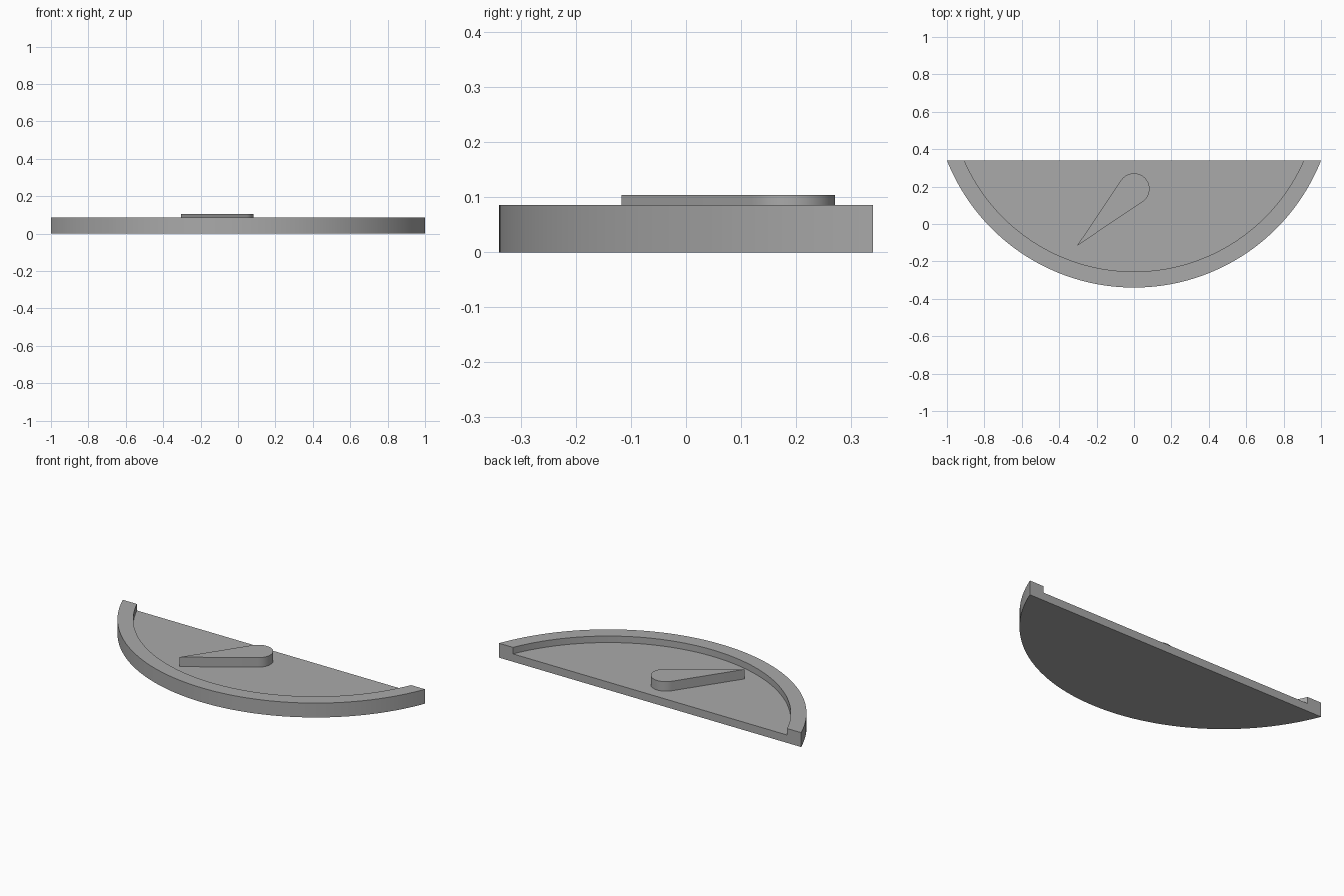
import bpy, bmesh, math

if "Cube" in bpy.data.objects:
    bpy.data.objects.remove(bpy.data.objects["Cube"])

BACK, CY = 0.34, 0.7355          # flat back edge, arc centre
R_OUT, R_IN = 1.0755, 0.99       # outer wall and rim inner radius
RIM_Z, FLOOR_Z, NEEDLE_Z = 0.086, 0.047, 0.104
N = 64

grey = bpy.data.materials.new("mid grey")
grey.diffuse_color = (0.4, 0.4, 0.4, 1)
grey.use_nodes = True
grey.node_tree.nodes["Principled BSDF"].inputs["Base Color"].default_value = grey.diffuse_color


def finish(bm, name):
    bmesh.ops.recalc_face_normals(bm, faces=bm.faces)
    mesh = bpy.data.meshes.new(name)
    bm.to_mesh(mesh)
    bm.free()
    mesh.materials.append(grey)
    ob = bpy.data.objects.new(name, mesh)
    bpy.context.collection.objects.link(ob)
    bpy.ops.object.select_all(action='DESELECT')
    ob.select_set(True)
    bpy.context.view_layer.objects.active = ob
    bpy.ops.object.shade_smooth_by_angle(angle=math.radians(30))
    return ob


def arc(bm, r, z):
    """Arc of vertices from the left to the right end of the back edge."""
    half = math.acos((CY - BACK) / r)
    angles = [half * (2 * i / N - 1) for i in range(N + 1)]
    return [bm.verts.new((r * math.sin(a), CY - r * math.cos(a), z)) for a in angles]


# Dial body: bottom, outer wall, rim top, rim inner wall, sunken floor
bm = bmesh.new()
rows = [arc(bm, R_OUT, 0), arc(bm, R_OUT, RIM_Z), arc(bm, R_IN, RIM_Z), arc(bm, R_IN, FLOOR_Z)]
for a, b in zip(rows, rows[1:]):
    for i in range(N):
        bm.faces.new((a[i], a[i + 1], b[i + 1], b[i]))
bm.faces.new(rows[0])
bm.faces.new(rows[-1])
bm.faces.new([r[0] for r in rows] + [r[-1] for r in reversed(rows)])
finish(bm, "dial_body")

# Needle: round hub tapering along tangents to a sharp tip
bm = bmesh.new()
cx, cy, r = 0.0, 0.188, 0.083
tip = (-0.305, -0.117)
dist = math.hypot(tip[0] - cx, tip[1] - cy)
aim = math.atan2(tip[1] - cy, tip[0] - cx)
off = math.acos(r / dist)
outline = [tip]
for i in range(33):
    a = aim + off + (2 * math.pi - 2 * off) * i / 32
    outline.append((cx + r * math.cos(a), cy + r * math.sin(a)))
face = bm.faces.new([bm.verts.new((x, y, FLOOR_Z)) for x, y in outline])
top = bmesh.ops.extrude_face_region(bm, geom=[face], use_keep_orig=True)
for v in top["geom"]:
    if isinstance(v, bmesh.types.BMVert):
        v.co.z = NEEDLE_Z
finish(bm, "needle")
